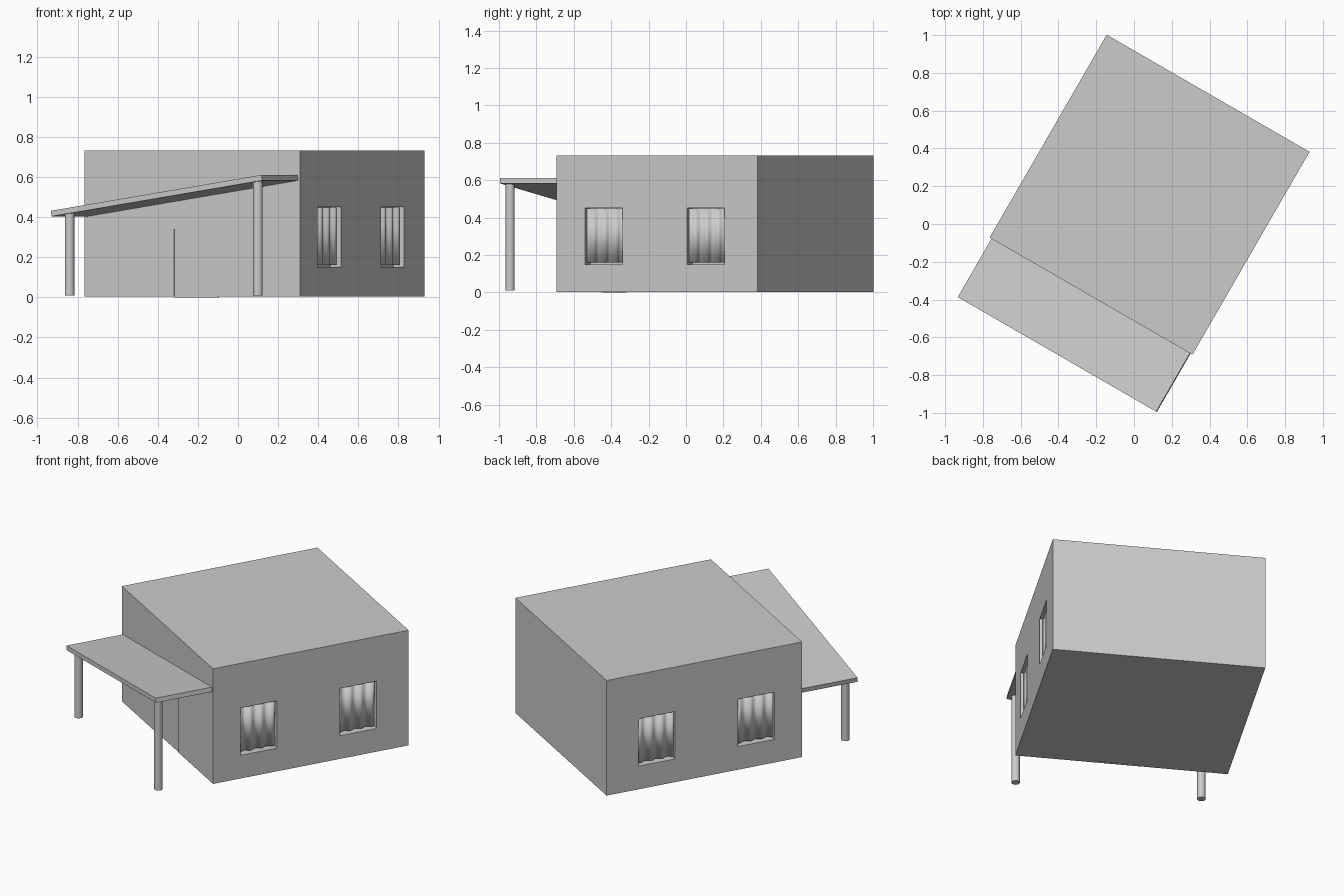
import bpy, bmesh
from math import radians, sin, cos, pi, tan
from mathutils import Matrix

if "Cube" in bpy.data.objects:
    bpy.data.objects.remove(bpy.data.objects["Cube"])

# House frame: everything is built axis-aligned, then turned 30 degrees on the plot
PLOT = Matrix.Translation((0.0825, 0.155, 0)) @ Matrix.Rotation(radians(-30), 4, 'Z')
HALF, BASE, TOP = 0.62, 0.003, 0.733
TILT = radians(8.4)


def add(name, bm, local=Matrix(), smooth=False):
    bmesh.ops.transform(bm, matrix=PLOT @ local, verts=bm.verts)
    me = bpy.data.meshes.new(name)
    bm.to_mesh(me)
    bm.free()
    ob = bpy.data.objects.new(name, me)
    bpy.context.collection.objects.link(ob)
    if smooth:
        bpy.ops.object.select_all(action='DESELECT')
        ob.select_set(True)
        bpy.context.view_layer.objects.active = ob
        bpy.ops.object.shade_smooth_by_angle(angle=radians(35))
    return ob


def box(name, lo, hi, local=Matrix()):
    bm = bmesh.new()
    bmesh.ops.create_cube(bm, size=1)
    for v in bm.verts:
        v.co = [(a + b) / 2 + c * (b - a) for a, b, c in zip(lo, hi, v.co)]
    return add(name, bm, local)


def cut(target, cutter):
    mod = target.modifiers.new(cutter.name, 'BOOLEAN')
    mod.operation = 'DIFFERENCE'
    mod.solver = 'EXACT'
    mod.object = cutter
    cutter.hide_render = True
    cutter.hide_viewport = True


def curtain(name, side, y0, y1, z0, z1, x):
    # Wavy sheet: three folds, spread along the opening
    bm = bmesh.new()
    n, rows = 36, []
    for i in range(n + 1):
        t = i / n
        px = side * (x + 0.008 * cos(2 * pi * 3.25 * t))
        py = y0 + (y1 - y0) * t
        rows.append([bm.verts.new((px, py, z)) for z in (z0, z1)])
    for a, b in zip(rows, rows[1:]):
        f = (a[0], b[0], b[1], a[1])
        bm.faces.new(f if side > 0 else f[::-1])
    ob = add(name, bm, smooth=True)
    mod = ob.modifiers.new("thickness", 'SOLIDIFY')
    mod.thickness = 0.004


# Main block
house = box("house_walls", (-HALF, -HALF, BASE), (HALF, HALF, TOP))

# Window openings and curtains, two on each side wall
for side, label in ((1, "right"), (-1, "left")):
    for yc, place in ((-0.329, "front"), (0.302, "back")):
        xs = sorted((side * (HALF - 0.06), side * (HALF + 0.05)))
        cutter = box(f"{label}_{place}_window_cutter",
                     (xs[0], yc - 0.116, 0.15), (xs[1], yc + 0.116, 0.45))
        cut(house, cutter)
        curtain(f"{label}_{place}_curtain", side,
                yc - 0.113, yc + 0.113, 0.16, 0.449, HALF - 0.025)

# Door: set slightly back in a shallow opening
cut(house, box("door_cutter", (-0.107, -HALF - 0.05, -0.05),
               (0.147, -HALF + 0.012, 0.34)))
box("door", (-0.107, -HALF + 0.005, 0), (0.147, -HALF + 0.012, 0.34))

# Sloping porch roof
slope = Matrix.Translation((0, 0, 0.507)) @ Matrix.Rotation(-TILT, 4, 'Y')
box("porch_roof", (-0.613, -0.977, -0.014), (0.613, -HALF, 0.014), slope)

# Porch posts
for name, x in (("left_post", -0.522), ("right_post", 0.562)):
    top = 0.507 + x * tan(TILT)
    bm = bmesh.new()
    bmesh.ops.create_cone(bm, cap_ends=True, segments=32, radius1=0.024,
                          radius2=0.024, depth=top - 0.01)
    add(name, bm, Matrix.Translation((x, -0.94, (top + 0.01) / 2)), smooth=True)
